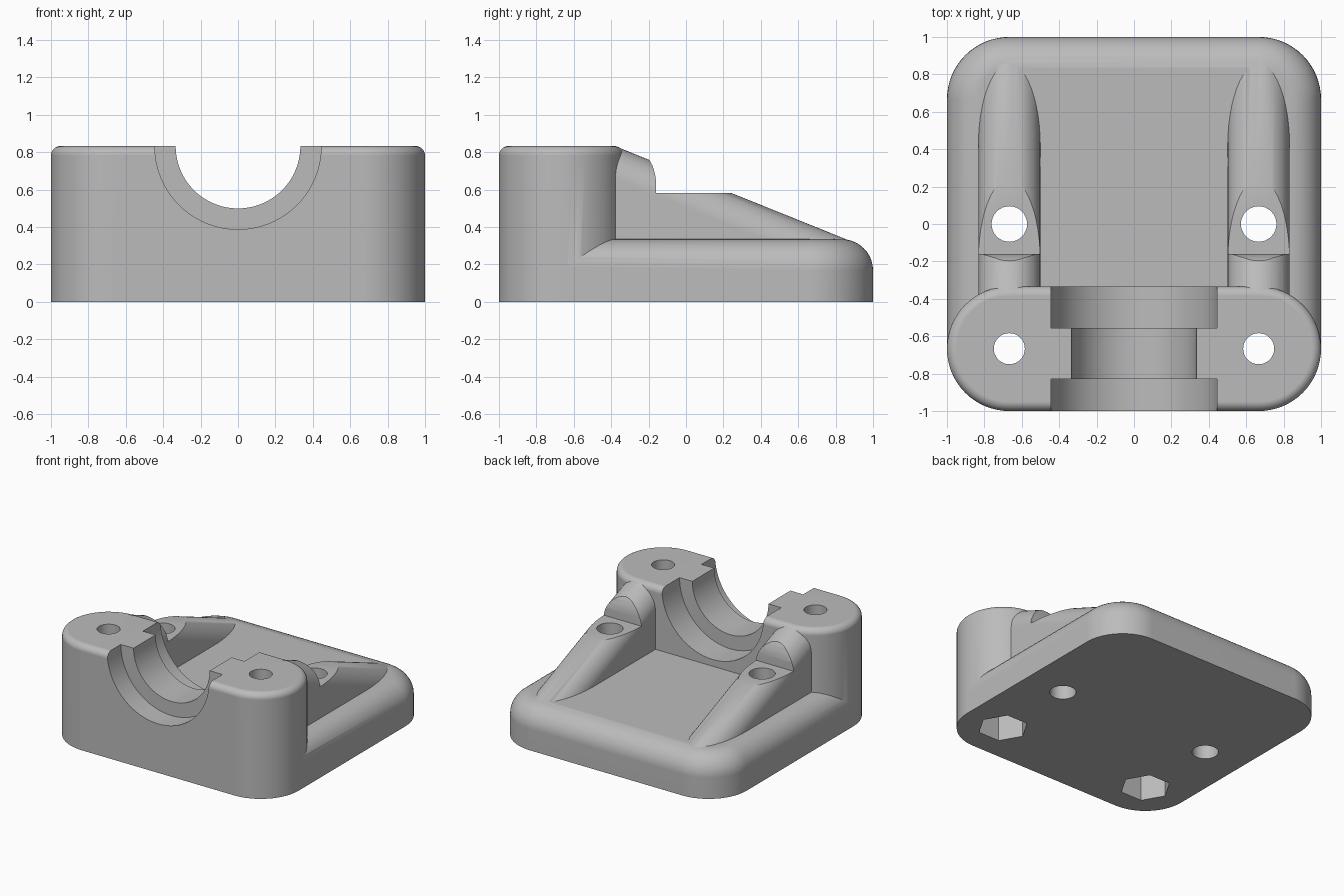
import bpy, bmesh
from math import sin, cos, pi
from mathutils import Vector

cube = bpy.data.objects.get("Cube")
if cube:
    bpy.data.objects.remove(cube, do_unlink=True)

R = 1 / 3          # plan corner radius and bore radius
TOP = 0.833        # height of the bearing block
FLOOR = 0.335      # height of the base plate
BOLT_X = 2 / 3

grey = bpy.data.materials.new("plain grey")
grey.use_nodes = True
grey.diffuse_color = (0.5, 0.5, 0.5, 1)
grey.node_tree.nodes["Principled BSDF"].inputs["Base Color"].default_value = (0.5, 0.5, 0.5, 1)


def loft(name, rings):
    """Closed solid through matching rings of points."""
    bm = bmesh.new()
    loops = [[bm.verts.new(p) for p in ring] for ring in rings]
    n = len(loops[0])
    for a, b in zip(loops, loops[1:]):
        for i in range(n):
            j = (i + 1) % n
            bm.faces.new((a[i], a[j], b[j], b[i]))
    bm.faces.new(loops[0][::-1])
    bm.faces.new(loops[-1])
    bmesh.ops.recalc_face_normals(bm, faces=bm.faces)
    mesh = bpy.data.meshes.new(name)
    bm.to_mesh(mesh)
    bm.free()
    mesh.materials.append(grey)
    ob = bpy.data.objects.new(name, mesh)
    bpy.context.collection.objects.link(ob)
    return ob


def rounded_slab(name, y0, y1, height, fillet, steps=10, corner=16):
    """Slab with round plan corners and a filleted top edge."""
    def outline(inset, z):
        pts = []
        r = R - inset
        centres = ((1 - R, y1 - R), (R - 1, y1 - R), (R - 1, y0 + R), (1 - R, y0 + R))
        for q, (cx, cy) in enumerate(centres):
            for i in range(corner + 1):
                a = (q + i / corner) * pi / 2
                p = Vector((cx + r * cos(a), cy + r * sin(a), z))
                if not pts or min((p - pts[-1]).length, (p - pts[0]).length) > 1e-4:
                    pts.append(p)
        return pts
    rings = [outline(0, 0)]
    for i in range(steps + 1):
        a = i / steps * pi / 2
        rings.append(outline(fillet * (1 - cos(a)), height - fillet + fillet * sin(a)))
    return loft(name, rings)


def prism(name, sides, radius, start, end, turn=0.0):
    """Upright or front-to-back prism from start to end."""
    start, end = Vector(start), Vector(end)
    u = Vector((1, 0, 0))
    v = Vector((0, 1, 0)) if abs(end.z - start.z) > 1e-6 else Vector((0, 0, 1))
    ring = [u * radius * cos(turn + 2 * pi * i / sides) + v * radius * sin(turn + 2 * pi * i / sides)
            for i in range(sides)]
    return loft(name, [[start + p for p in ring], [end + p for p in ring]])


def combine(target, other, operation):
    mod = target.modifiers.new(operation.lower(), 'BOOLEAN')
    mod.operation, mod.object, mod.solver = operation, other, 'EXACT'
    bpy.context.view_layer.objects.active = target
    bpy.ops.object.modifier_apply(modifier=mod.name)
    bpy.data.objects.remove(other, do_unlink=True)


def rib(x):
    """Round-topped rib sloping down towards the back."""
    def section(y):
        crown = 0.68 - 0.403 * y
        w, h = 0.166, 0.179
        arch = [(x + w * cos(pi * i / 24), y, crown - h + h * sin(pi * i / 24)) for i in range(25)]
        return [(x + w, y, 0.05)] + arch + [(x - w, y, 0.05)]
    return loft("rib", [section(-0.383), section(0.9)])


def head_clearance(x):
    """Cutter that flattens the rib around its bolt hole."""
    profile = [(-0.16, 0.583), (-0.16, 0.65), (-0.167, 0.69), (-0.18, 0.73), (-0.2, 0.765),
               (-0.2, 1), (0.5, 1), (0.5, 0.583)]
    return loft("head_clearance", [[(x + s, y, z) for y, z in profile] for s in (-0.2, 0.2)])


# Base plate with ribs, levelled around the rear bolts
mount = rounded_slab("bearing_mount", -1, 1, FLOOR, 1 / 6)
for x in (-BOLT_X, BOLT_X):
    web = rib(x)
    combine(web, head_clearance(x), 'DIFFERENCE')
    combine(mount, web, 'UNION')

# Bearing block across the front
combine(mount, rounded_slab("bearing_block", -1, 2 * R - 1, TOP, 0.05), 'UNION')

# Half-round bore with wider seats at both ends
for y0, y1, r in ((-1.1, -0.2, R), (-1.1, -0.83, 0.445), (-0.555, -0.2, 0.445)):
    combine(mount, prism("bore", 96, r, (0, y0, TOP), (0, y1, TOP)), 'DIFFERENCE')

# Bolt holes and hexagonal nut pockets
for x in (-BOLT_X, BOLT_X):
    for y, r in ((0, 0.095), (-BOLT_X, 0.083)):
        combine(mount, prism("bolt_hole", 32, r, (x, y, -0.1), (x, y, 1)), 'DIFFERENCE')
    combine(mount, prism("nut_pocket", 6, 0.183, (x, -BOLT_X, -0.1), (x, -BOLT_X, 0.25)), 'DIFFERENCE')

# Smooth curved faces, crisp edges
bpy.ops.object.select_all(action='DESELECT')
mount.select_set(True)
bpy.context.view_layer.objects.active = mount
bpy.ops.object.shade_smooth_by_angle(angle=0.5)
normals = mount.modifiers.new("even_normals", 'WEIGHTED_NORMAL')
normals.keep_sharp = True
